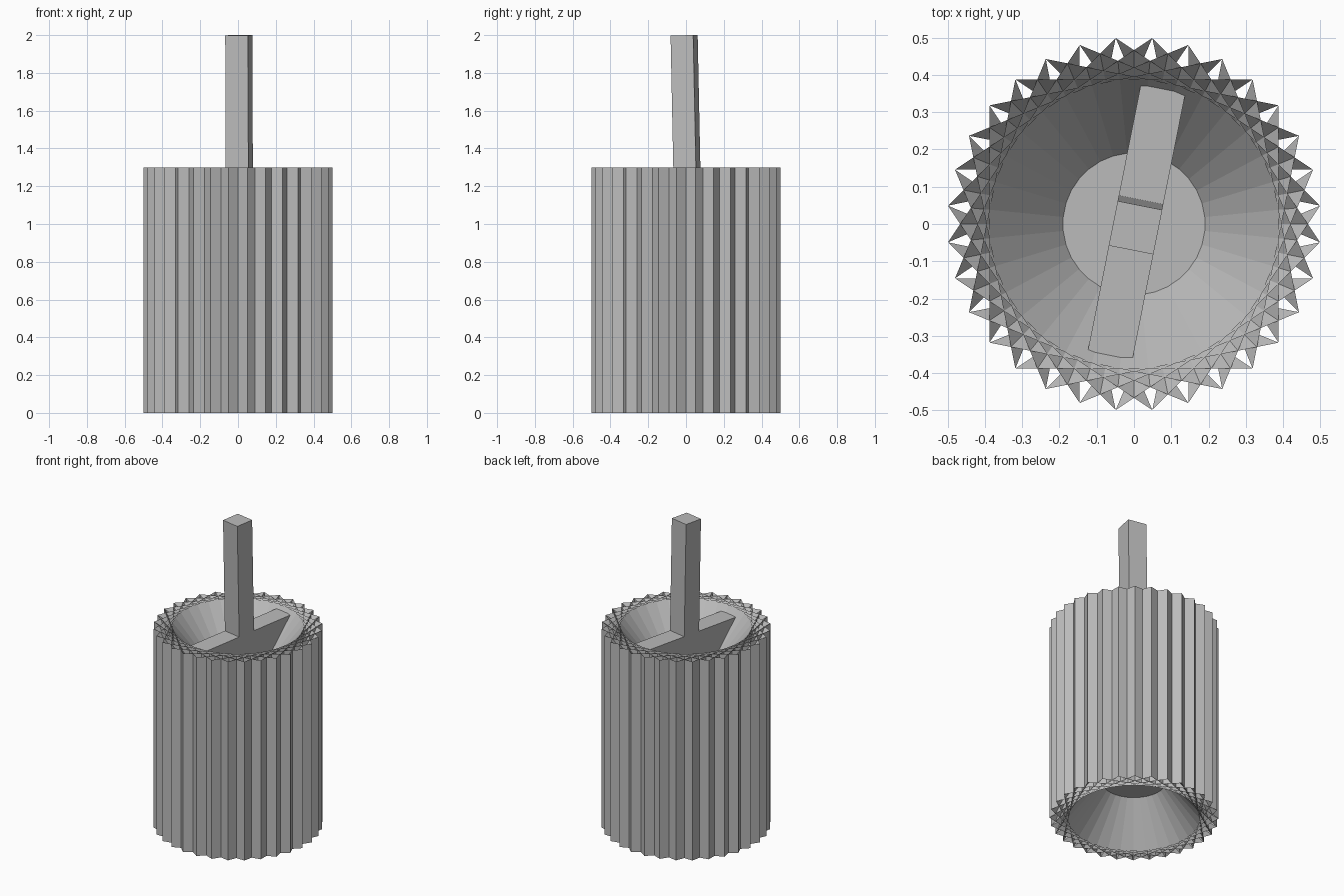
import bpy, bmesh, math
from mathutils import Matrix

cube = bpy.data.objects.get("Cube")
if cube:
    bpy.data.objects.remove(cube, do_unlink=True)

grey = bpy.data.materials.new("plain grey")
grey.use_nodes = True
grey.diffuse_color = (0.5, 0.5, 0.5, 1)
grey.node_tree.nodes["Principled BSDF"].inputs["Base Color"].default_value = (0.5, 0.5, 0.5, 1)

COUNT = 32                      # blocks around the drum
STEP = 2 * math.pi / COUNT
RADIUS = 0.502                  # tooth tips
HEIGHT = 1.3
HUB = 0.19                      # floor of the end recesses
DEPTH = 0.25


def finish(name, bm, matrix=None):
    bmesh.ops.recalc_face_normals(bm, faces=bm.faces)
    mesh = bpy.data.meshes.new(name)
    bm.to_mesh(mesh)
    bm.free()
    mesh.materials.append(grey)
    obj = bpy.data.objects.new(name, mesh)
    if matrix:
        obj.matrix_world = matrix
    bpy.context.collection.objects.link(obj)
    return obj


def add_block(bm, angle):
    """Wide wedge: tall flat outer wall, narrow at the hub."""
    spread = 3.5 * STEP
    turn = Matrix.Rotation(angle, 4, "Z")
    outer_x, outer_y = RADIUS * math.cos(spread), RADIUS * math.sin(spread)
    inner_y = HUB * math.tan(STEP / 2)
    inner = [(HUB, -inner_y, DEPTH), (HUB, inner_y, DEPTH),
             (HUB, inner_y, HEIGHT - DEPTH), (HUB, -inner_y, HEIGHT - DEPTH)]
    outer = [(outer_x, -outer_y, 0), (outer_x, outer_y, 0),
             (outer_x, outer_y, HEIGHT), (outer_x, -outer_y, HEIGHT)]
    a = [bm.verts.new(turn @ Matrix.Translation(p).translation) for p in inner]
    b = [bm.verts.new(turn @ Matrix.Translation(p).translation) for p in outer]
    bm.faces.new(a)
    bm.faces.new(b)
    for i in range(4):
        j = (i + 1) % 4
        bm.faces.new((a[i], a[j], b[j], b[i]))


# Ribbed drum made of overlapping wedge blocks
bm = bmesh.new()
for i in range(COUNT):
    add_block(bm, i * STEP)
finish("ribbed_drum", bm)

# Central hub closing the recesses at both ends
bm = bmesh.new()
bmesh.ops.create_cone(bm, cap_ends=True, segments=COUNT, radius1=HUB / math.cos(STEP / 2),
                      radius2=HUB / math.cos(STEP / 2), depth=HEIGHT - 2 * DEPTH,
                      matrix=Matrix.Translation((0, 0, HEIGHT / 2)) @ Matrix.Rotation(STEP / 2, 4, "Z"))
finish("hub", bm)

# Handle: cross bar in the top recess and an upright post, leaning slightly
lean = (Matrix.Translation((0.007, 0.005, 1.27)) @ Matrix.Rotation(-STEP, 4, "Z")
        @ Matrix.Rotation(math.radians(1.2), 4, "X"))


def box(name, size, centre):
    bm = bmesh.new()
    bmesh.ops.create_cube(bm, size=1, matrix=Matrix.Translation(centre) @ Matrix.Diagonal((*size, 1)))
    finish(name, bm, lean)


box("cross_bar", (0.122, 0.75, 0.26), (0, 0, -0.13))
box("upright_post", (0.122, 0.122, 0.78), (0, 0, 0.339))
